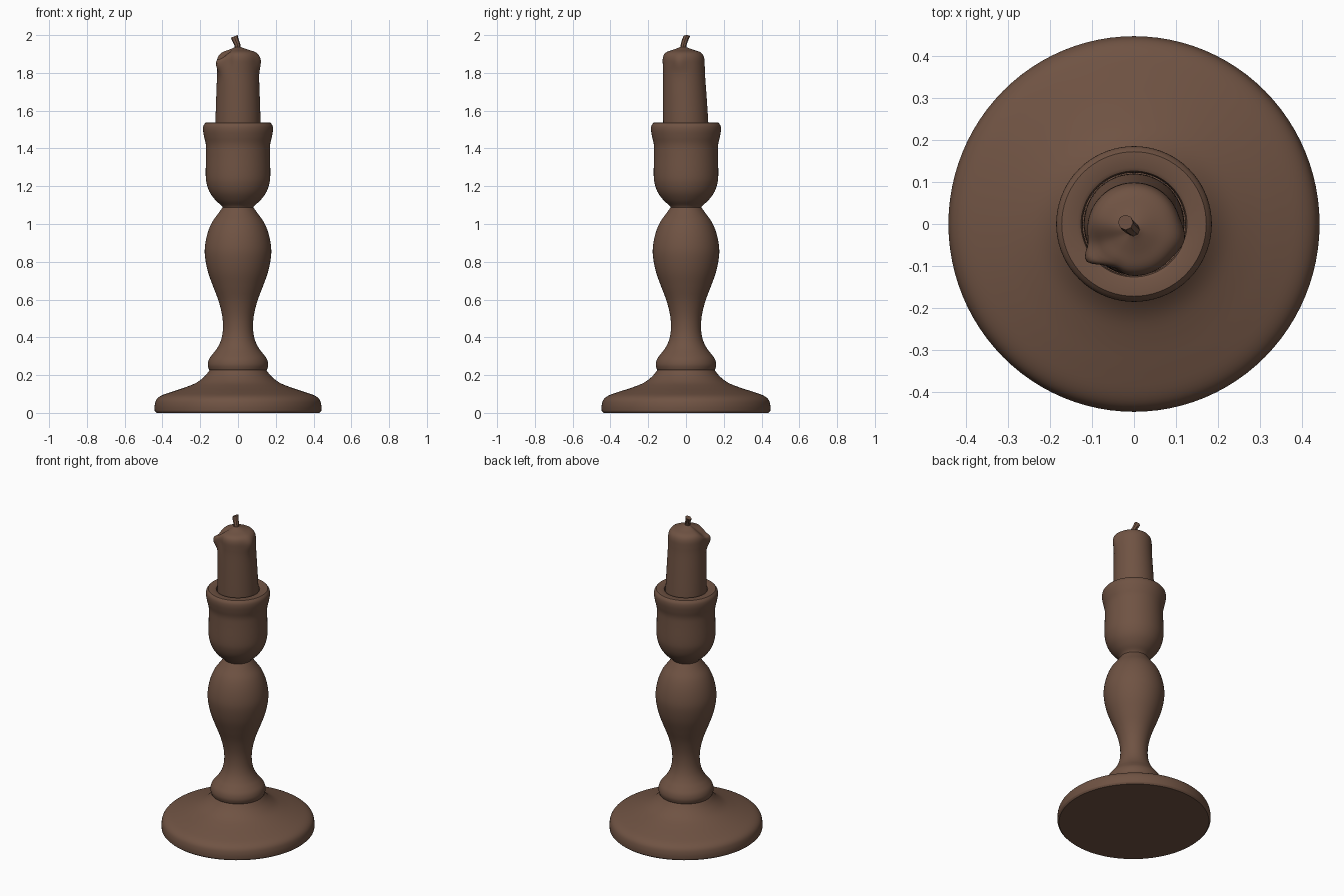
import bpy, bmesh, math
from mathutils import Vector

if "Cube" in bpy.data.objects:
    bpy.data.objects.remove(bpy.data.objects["Cube"])

brown = bpy.data.materials.new("dark brown")
brown.diffuse_color = (0.16, 0.086, 0.056, 1)
brown.use_nodes = True
brown.node_tree.nodes["Principled BSDF"].inputs["Base Color"].default_value = brown.diffuse_color


def spline(pts, n=4):
    """Smooth curve through the given (r, z) or (x, y, z) points."""
    out = []
    for i in range(len(pts) - 1):
        p1, p2 = Vector(pts[i]), Vector(pts[i + 1])
        p0 = Vector(pts[i - 1]) if i else p1
        p3 = Vector(pts[i + 2]) if i + 2 < len(pts) else p2
        for k in range(n):
            t = k / n
            out.append(0.5 * (2 * p1 + (p2 - p0) * t
                              + (2 * p0 - 5 * p1 + 4 * p2 - p3) * t * t
                              + (3 * p1 - p0 - 3 * p2 + p3) * t ** 3))
    out.append(Vector(pts[-1]))
    return out


def finish(name, bm):
    bmesh.ops.recalc_face_normals(bm, faces=bm.faces)
    me = bpy.data.meshes.new(name)
    bm.to_mesh(me)
    bm.free()
    me.materials.append(brown)
    me.shade_smooth()
    me.set_sharp_from_angle(angle=math.radians(40))
    ob = bpy.data.objects.new(name, me)
    bpy.context.collection.objects.link(ob)
    return ob


def lathe(name, profile, seg=72, place=None):
    """Spin (r, z) profile round z; both ends are capped."""
    place = place or (lambda r, a, z: (r * math.cos(a), r * math.sin(a), z))
    bm = bmesh.new()
    rings = [[bm.verts.new(place(r, 2 * math.pi * k / seg, z)) for k in range(seg)]
             for r, z in profile]
    for a, b in zip(rings, rings[1:]):
        for k in range(seg):
            m = (k + 1) % seg
            bm.faces.new((a[k], a[m], b[m], b[k]))
    bm.faces.new(rings[0])
    bm.faces.new(rings[-1])
    return finish(name, bm)


# Round foot, very slightly deeper than wide
foot = lathe("foot", [(0.432, 0), (0.44, 0.008)] + spline(
    [(0.441, 0.012), (0.441, 0.04), (0.432, 0.07), (0.405, 0.092), (0.35, 0.112),
     (0.28, 0.135), (0.22, 0.16), (0.175, 0.195), (0.148, 0.23)]),
    96, lambda r, a, z: (r * math.cos(a), r * math.sin(a) * 1.012, z))

# Turned stem with collar and bulb
lathe("stem", [(0.14, 0.222), (0.15, 0.225)] + spline(
    [(0.154, 0.23), (0.16, 0.255), (0.153, 0.285), (0.133, 0.313), (0.11, 0.343),
     (0.09, 0.385), (0.08, 0.44), (0.083, 0.51), (0.102, 0.59), (0.132, 0.67),
     (0.16, 0.75), (0.175, 0.83), (0.174, 0.89), (0.16, 0.955), (0.137, 1.01),
     (0.105, 1.055), (0.08, 1.09)]))

# Candle cup with flared rim and hollow socket
lathe("cup", spline(
    [(0.078, 1.083), (0.088, 1.098), (0.118, 1.125), (0.148, 1.165), (0.165, 1.21),
     (0.171, 1.26), (0.169, 1.37), (0.17, 1.42), (0.179, 1.46), (0.185, 1.495),
     (0.183, 1.52), (0.172, 1.536)])
    + [(0.135, 1.537), (0.126, 1.532), (0.123, 1.52), (0.122, 1.44)])


# Candle: leans slightly forward, with wax drips and a sloping melted top
def wax(r, a, z):
    def bump(deg, width, zc, h):
        d = (a - math.radians(deg) + math.pi) % (2 * math.pi) - math.pi
        return math.exp(-(d / width) ** 2 - ((z - zc) / h) ** 2)
    k = max(0, (z - 1.5) / 0.4)
    edge = min(1, r / 0.09)
    add = 0.026 * bump(213, 0.2, 1.85, 0.045) + 0.012 * bump(-12, 0.3, 1.86, 0.05)
    add -= 0.008 * bump(245, 0.22, 1.87, 0.06)
    q = r + add * edge
    dz = -0.03 * edge * bump(205, 0.45, 1.91, 0.03)
    return (q * math.cos(a), q * math.sin(a) - 0.014 * k, z + dz)


lathe("candle", spline(
    [(0.12, 1.44), (0.119, 1.55), (0.115, 1.68), (0.111, 1.79), (0.111, 1.84),
     (0.11, 1.875), (0.102, 1.898), (0.085, 1.912), (0.055, 1.922),
     (0.025, 1.933), (0.014, 1.938)]), 72, wax)

# Bent wick
bm = bmesh.new()
rings = []
for i, p in enumerate(spline([(0, -0.015, 1.92), (-0.004, -0.012, 1.95),
                              (-0.014, -0.004, 1.975), (-0.02, 0.004, 1.993)], 3)):
    r = 0.015 + 0.003 * i / 9
    rings.append([bm.verts.new(p + Vector((r * math.cos(k * math.pi / 4),
                                           r * math.sin(k * math.pi / 4),
                                           0.4 * r * math.cos(k * math.pi / 4) * i / 9)))
                  for k in range(8)])
for a, b in zip(rings, rings[1:]):
    for k in range(8):
        bm.faces.new((a[k], a[(k + 1) % 8], b[(k + 1) % 8], b[k]))
bm.faces.new(rings[0])
bm.faces.new(rings[-1])
finish("wick", bm)
